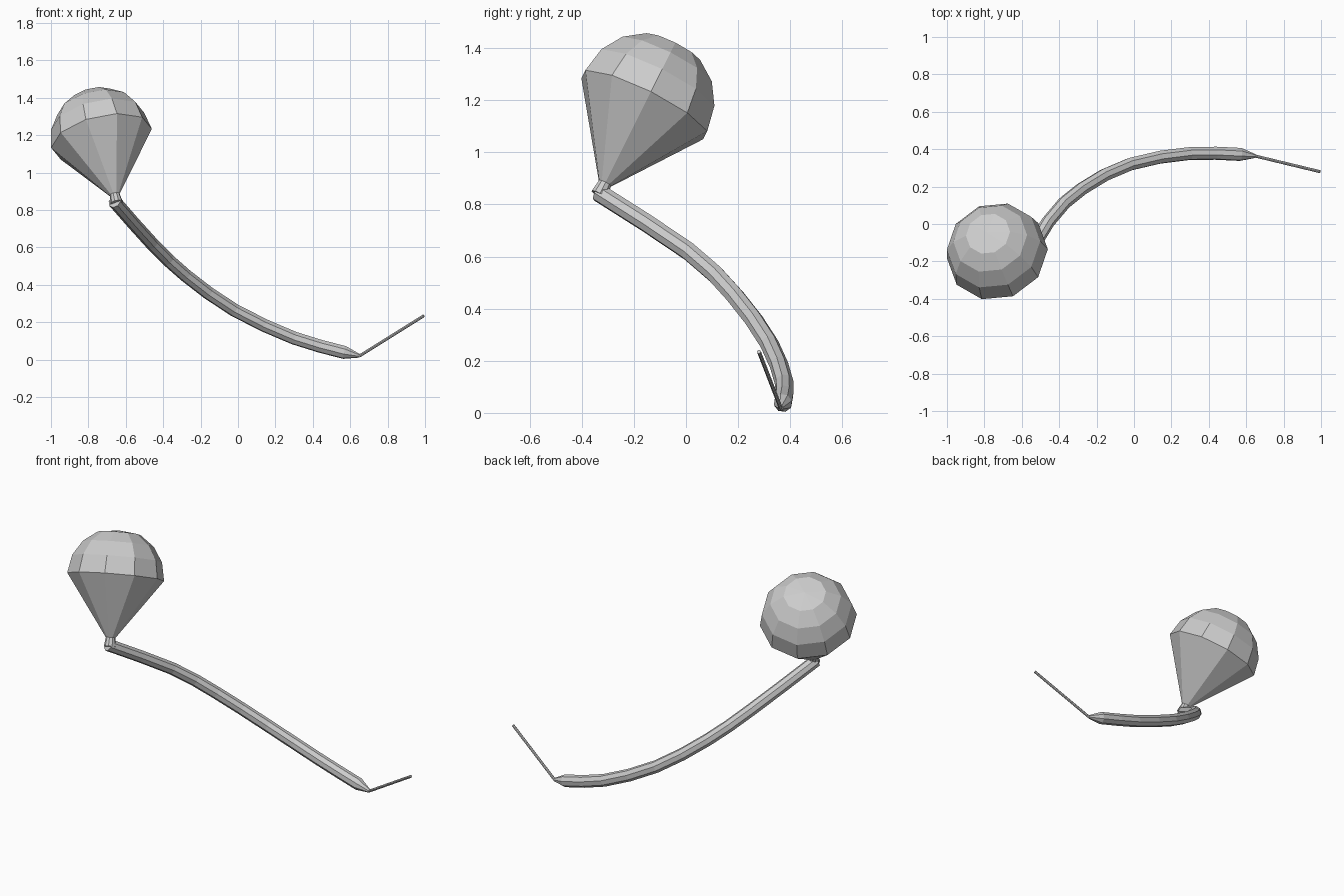
import bpy, bmesh, math
from mathutils import Vector

if "Cube" in bpy.data.objects:
    bpy.data.objects.remove(bpy.data.objects["Cube"])


def skin(name, rings):
    """Make a closed mesh from a list of equal-length vertex rings."""
    bm = bmesh.new()
    loops = [[bm.verts.new(p) for p in ring] for ring in rings]
    n = len(loops[0])
    for a, b in zip(loops, loops[1:]):
        for i in range(n):
            j = (i + 1) % n
            bm.faces.new((a[i], a[j], b[j], b[i]))
    bm.faces.new(loops[0][::-1])
    bm.faces.new(loops[-1])
    bmesh.ops.recalc_face_normals(bm, faces=bm.faces)
    me = bpy.data.meshes.new(name)
    bm.to_mesh(me)
    bm.free()
    ob = bpy.data.objects.new(name, me)
    bpy.context.collection.objects.link(ob)
    return ob


def circle(c, axis, ref, r, n):
    u = (ref - axis * ref.dot(axis)).normalized()
    v = axis.cross(u)
    return [c + r * (u * math.cos(t) + v * math.sin(t))
            for t in (2 * math.pi * i / n for i in range(n))]


def tube(name, pts, radii, n):
    rings, ref = [], Vector((0, 0, 1))
    for i, p in enumerate(pts):
        axis = (pts[min(i + 1, len(pts) - 1)] - pts[max(i - 1, 0)]).normalized()
        ref = (ref - axis * ref.dot(axis)).normalized()
        rings.append(circle(p, axis, ref, radii[i], n))
    return skin(name, rings)


def smooth_path(pts, steps):
    """Catmull-Rom through the points."""
    p = [2 * pts[0] - pts[1]] + pts + [2 * pts[-1] - pts[-2]]
    out = []
    for a, b, c, d in zip(p, p[1:], p[2:], p[3:]):
        for k in range(steps):
            t = k / steps
            out.append(0.5 * (2 * b + (c - a) * t + (2 * a - 5 * b + 4 * c - d) * t * t
                              + (3 * b - a - 3 * c + d) * t ** 3))
    return out + [pts[-1]]


# Curved stem with a tapered end
path = smooth_path([Vector(p) for p in (
    (-0.66, -0.335, 0.845), (-0.46, 0.01, 0.62), (-0.28, 0.187, 0.45),
    (-0.02, 0.32, 0.265), (0.30, 0.377, 0.115), (0.57, 0.372, 0.038))], 2)
tip = Vector((0.65, 0.363, 0.02))
tube("stem", path + [tip], [0.036] * len(path) + [0.01], 8)

# Thin needle at the stem end
tube("needle", [tip, Vector((0.994, 0.28, 0.235))], [0.008, 0.008], 8)

# Tilted ten-sided bulb: neck, cone and faceted dome
axis = Vector((-0.205, 0.437, 0.874)).normalized()
rim = Vector((-0.73, -0.16, 1.183))
R = 0.275
profile = [(0.034, -0.395), (0.027, -0.345)]
profile += [(R * math.cos(math.radians(a)), R * math.sin(math.radians(a)))
            for a in (0, 22, 43, 64)]
profile.append((0.002, 0.262))
skin("bulb", [circle(rim + axis * h, axis, Vector((1, 0, 0)), r, 10) for r, h in profile])
